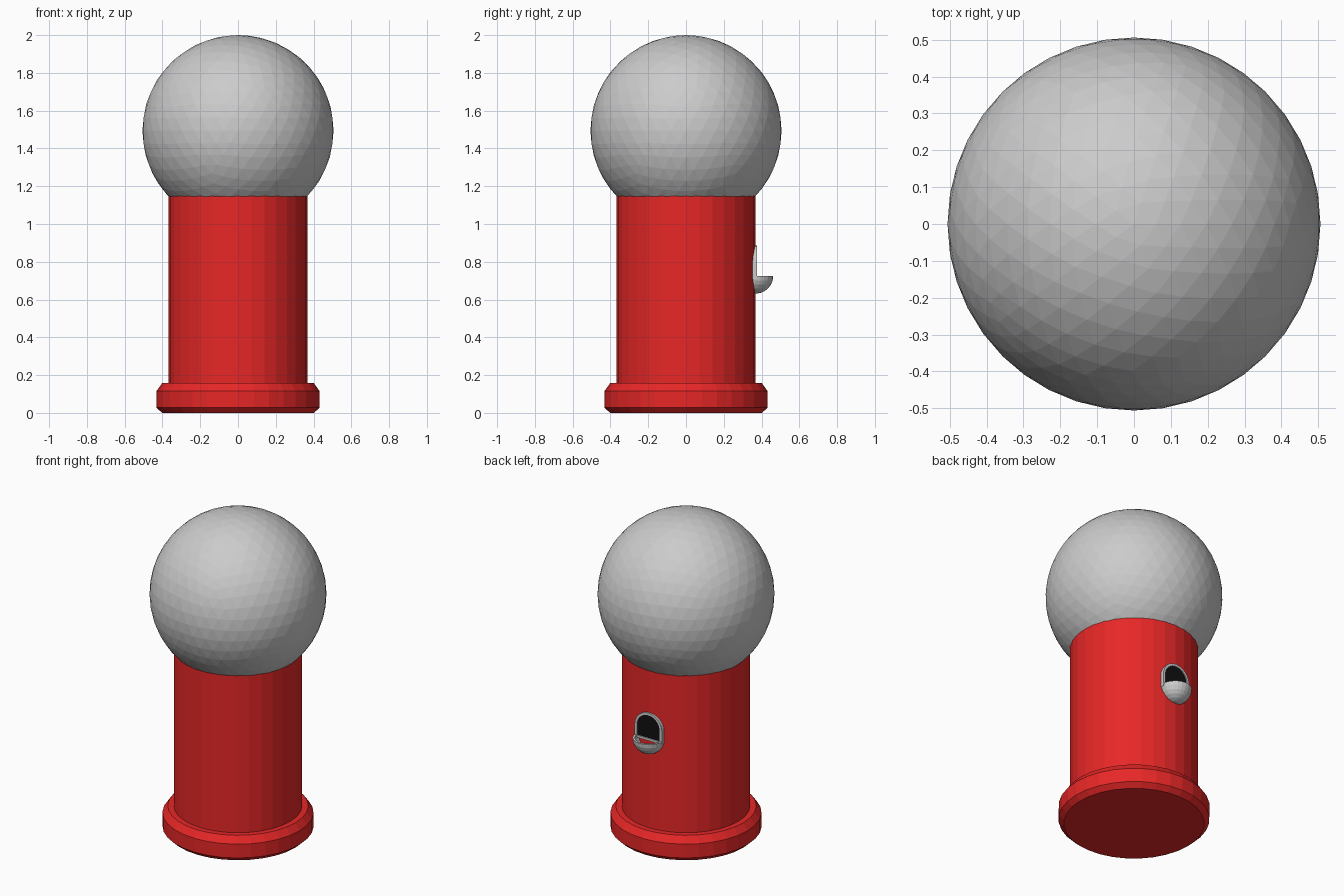
import bpy, bmesh
from math import sin, cos, pi

if "Cube" in bpy.data.objects:
    bpy.data.objects.remove(bpy.data.objects["Cube"])


def material(name, rgb):
    m = bpy.data.materials.new(name)
    m.diffuse_color = (*rgb, 1)
    m.use_nodes = True
    m.node_tree.nodes["Principled BSDF"].inputs["Base Color"].default_value = m.diffuse_color
    return m


RED = material("red", (0.8, 0.02, 0.02))
BLACK = material("black", (0.005, 0.005, 0.005))


def finish(bm, name, mat=None):
    bmesh.ops.recalc_face_normals(bm, faces=bm.faces)
    me = bpy.data.meshes.new(name)
    bm.to_mesh(me)
    bm.free()
    ob = bpy.data.objects.new(name, me)
    bpy.context.collection.objects.link(ob)
    if mat:
        me.materials.append(mat)
    return ob


def lathe(name, profile, sides, mat=None):
    """Revolve (radius, z) points about z; points on the axis are welded."""
    bm = bmesh.new()
    verts = [bm.verts.new((r, 0, z)) for r, z in profile]
    edges = [bm.edges.new(p) for p in zip(verts, verts[1:])]
    bmesh.ops.spin(bm, geom=verts + edges, cent=(0, 0, 0), axis=(0, 0, 1),
                   angle=2 * pi, steps=sides)
    bmesh.ops.remove_doubles(bm, verts=bm.verts, dist=1e-5)
    return finish(bm, name, mat)


def arch(r, bottom, steps=16):
    """Outline of a round-topped doorway as (x, z) points."""
    top = [(r * cos(pi * i / steps), 0.79 + r * sin(pi * i / steps))
           for i in range(steps + 1)]
    return [(r, bottom)] + top + [(-r, bottom)]


def extrude(bm, faces, depth):
    new = bmesh.ops.extrude_face_region(bm, geom=faces)["geom"]
    bmesh.ops.translate(bm, vec=(0, -depth, 0),
                        verts=[v for v in new if isinstance(v, bmesh.types.BMVert)])


# Flared base, column and globe
lathe("base", [(0, 0), (0.402, 0), (0.432, 0.028), (0.432, 0.115),
               (0.402, 0.157), (0, 0.157)], 32, RED)
lathe("column", [(0, 0.15), (0.367, 0.15), (0.367, 1.147), (0, 1.147)], 32, RED)

bm = bmesh.new()
bmesh.ops.create_icosphere(bm, subdivisions=4, radius=0.506)
globe = finish(bm, "globe")
globe.location.z = 1.494

# Round-topped frame of the dispenser opening, set into the column's back
bm = bmesh.new()
outer = [bm.verts.new((x, 0.376, z)) for x, z in arch(0.095, 0.71)]
inner = [bm.verts.new((x, 0.376, z)) for x, z in arch(0.08, 0.725)]
n = len(outer)
faces = [bm.faces.new((outer[i], outer[(i + 1) % n], inner[(i + 1) % n], inner[i]))
         for i in range(n)]
extrude(bm, faces, 0.05)
finish(bm, "chute_frame")

# Dark opening inside the frame
bm = bmesh.new()
face = bm.faces.new([bm.verts.new((x, 0.37, z)) for x, z in arch(0.082, 0.722)])
extrude(bm, [face], 0.03)
finish(bm, "chute_opening", BLACK)

# Hollow catch cup, half sunk into the column
arc = [pi / 2 * i / 6 for i in range(7)]
shell = [(0.095 * sin(a), -0.095 * cos(a)) for a in arc]
shell += [(0.082 * sin(a), -0.082 * cos(a)) for a in reversed(arc)]
cup = lathe("catch_cup", shell, 24)
cup.location = (0, 0.367, 0.726)
